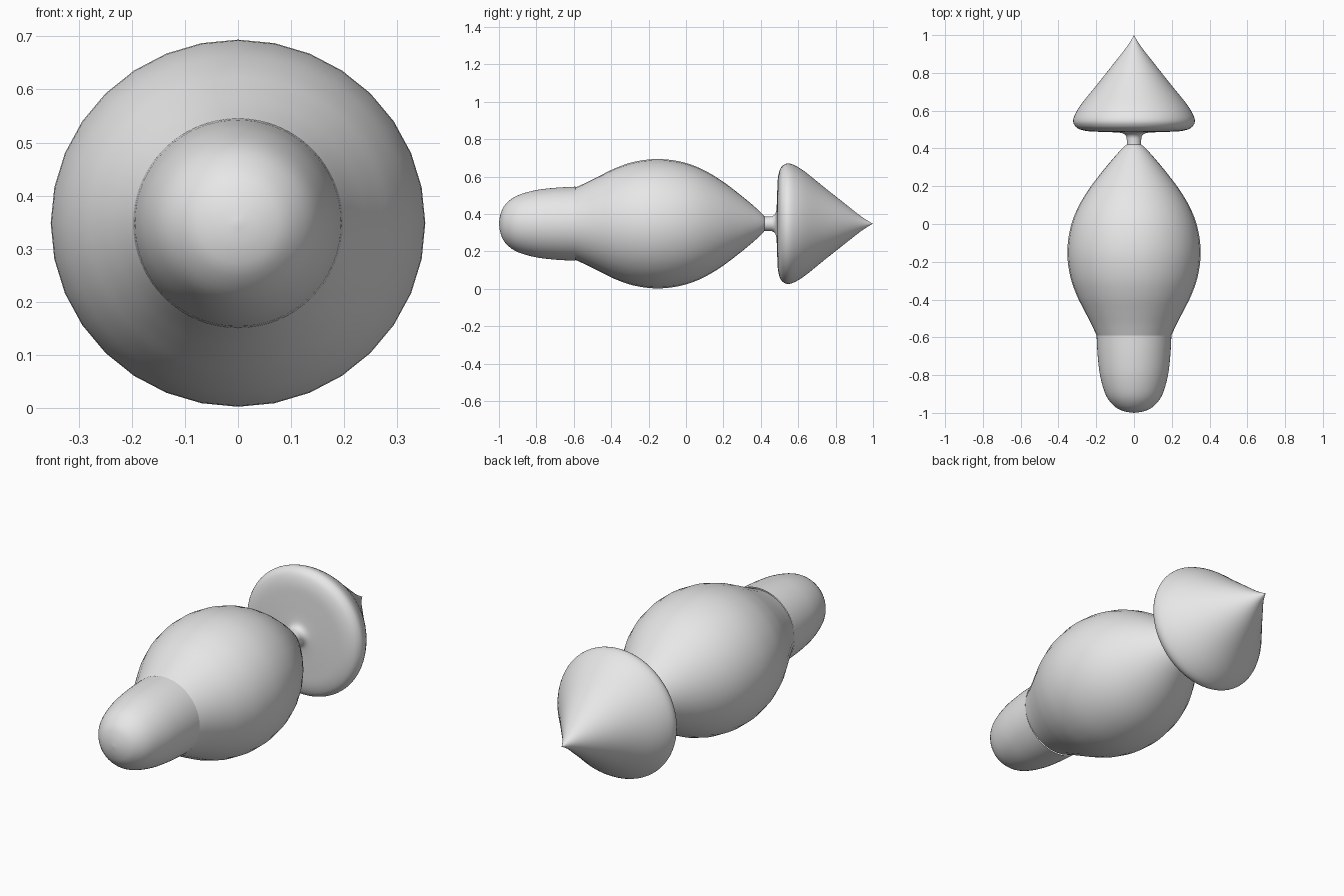
import bpy, math

if "Cube" in bpy.data.objects:
    bpy.data.objects.remove(bpy.data.objects["Cube"])

SEGMENTS = 32
AXIS_Z = 0.348

grey = bpy.data.materials.new("light grey")
grey.diffuse_color = (0.8, 0.8, 0.8, 1)
grey.use_nodes = True
grey.node_tree.nodes["Principled BSDF"].inputs["Base Color"].default_value = grey.diffuse_color


def smooth_profile(pts, steps=4):
    """Catmull-Rom curve through (y, radius) points."""
    ext = [pts[0]] + pts + [pts[-1]]
    out = []
    for a, b, c, d in zip(ext, ext[1:], ext[2:], ext[3:]):
        for s in range(steps):
            t = s / steps
            out.append(tuple(
                0.5 * (2 * b[k] + (c[k] - a[k]) * t
                       + (2 * a[k] - 5 * b[k] + 4 * c[k] - d[k]) * t * t
                       + (3 * b[k] - a[k] - 3 * c[k] + d[k]) * t ** 3)
                for k in (0, 1)))
    return out + [pts[-1]]


def lathe(name, pts, z_scale=1.0, segments=SEGMENTS):
    """Turn a profile around the long axis; radius 0 ends close to a point."""
    verts, rings, faces = [], [], []
    for y, r in smooth_profile(pts):
        start = len(verts)
        n = 1 if r < 1e-5 else segments
        for i in range(n):
            a = 2 * math.pi * i / segments
            verts.append((r * math.cos(a), y, r * math.sin(a) * z_scale))
        rings.append([start + i % n for i in range(segments)])
    for lo, hi in zip(rings, rings[1:]):
        for i in range(segments):
            j = (i + 1) % segments
            face = list(dict.fromkeys((lo[i], hi[i], hi[j], lo[j])))
            if len(face) > 2:
                faces.append(face)
    mesh = bpy.data.meshes.new(name)
    mesh.from_pydata(verts, [], faces)
    mesh.materials.append(grey)
    obj = bpy.data.objects.new(name, mesh)
    obj.location.z = AXIS_Z
    bpy.context.collection.objects.link(obj)
    bpy.ops.object.select_all(action='DESELECT')
    obj.select_set(True)
    bpy.context.view_layer.objects.active = obj
    bpy.ops.object.shade_smooth_by_angle(angle=math.radians(50))
    return obj


# Rounded nose
lathe("nose", [(-1, 0), (-0.992, 0.05), (-0.968, 0.1), (-0.91, 0.147),
               (-0.81, 0.178), (-0.7, 0.192), (-0.59, 0.198)], segments=64)

# Bulging body, slightly flattened
lathe("body", [(-0.59, 0.198), (-0.53, 0.226), (-0.46, 0.262), (-0.38, 0.302),
               (-0.28, 0.337), (-0.16, 0.353), (-0.04, 0.341), (0.07, 0.305),
               (0.18, 0.242), (0.29, 0.158), (0.37, 0.09), (0.41, 0.052),
               (0.42, 0.038)], z_scale=0.98)

# Thin neck flaring into the back of the tail cone
lathe("tail_cone", [(0.4, 0.038), (0.44, 0.038), (0.465, 0.042), (0.48, 0.06),
                    (0.485, 0.1), (0.488, 0.18), (0.492, 0.25), (0.505, 0.295),
                    (0.525, 0.316), (0.55, 0.322), (0.585, 0.31),
                    (0.64, 0.275), (0.74, 0.194), (0.84, 0.115),
                    (0.93, 0.044), (0.975, 0.014), (1, 0)], segments=64)
